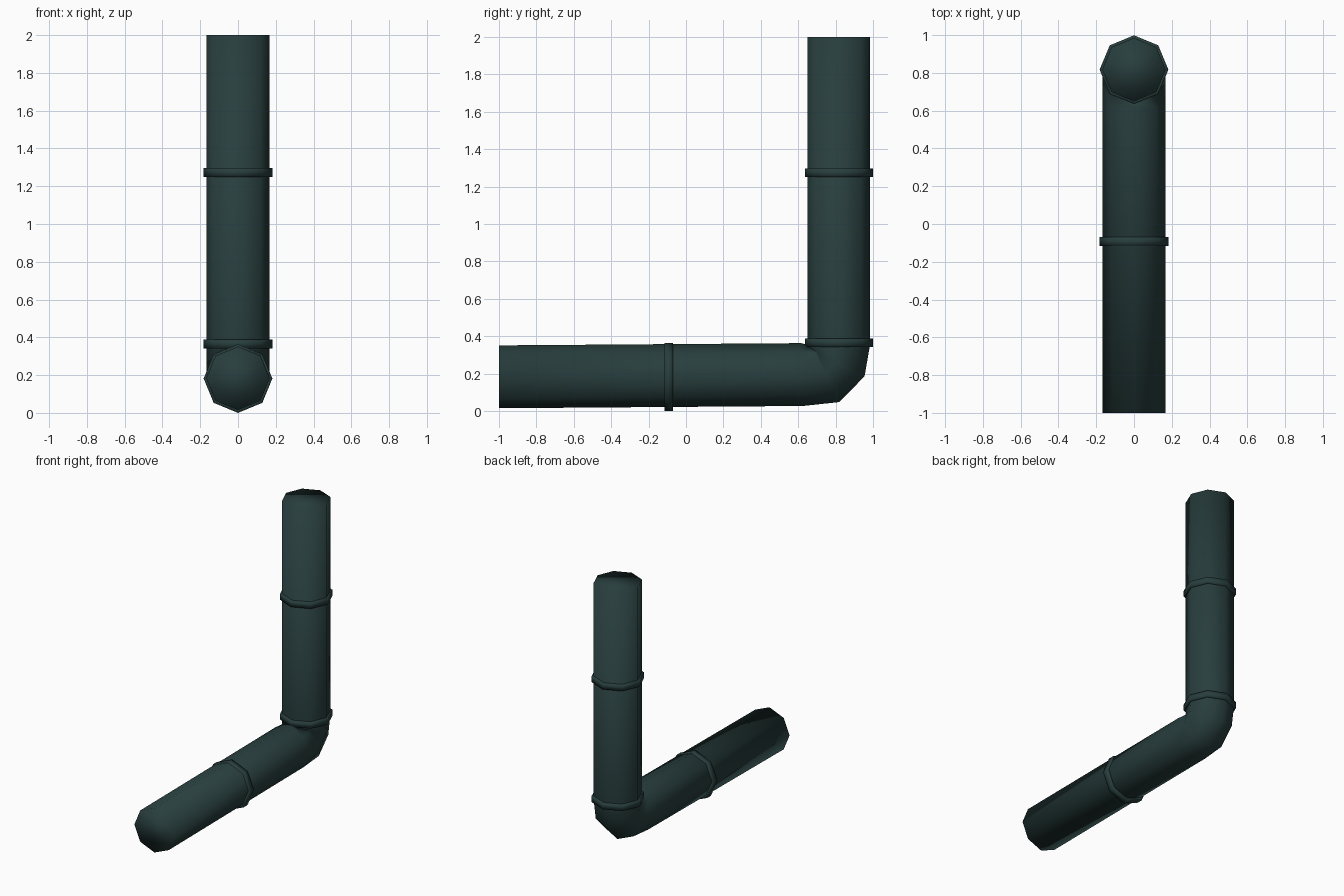
import bpy, bmesh, math
from mathutils import Vector

if "Cube" in bpy.data.objects:
    bpy.data.objects.remove(bpy.data.objects["Cube"])

SIDES = 8
PIPE_R, RING_R, RING_W = 0.168, 0.182, 0.046

mat = bpy.data.materials.new("dark teal iron")
mat.diffuse_color = (0.021, 0.048, 0.047, 1)
mat.use_nodes = True
mat.node_tree.nodes["Principled BSDF"].inputs["Base Color"].default_value = mat.diffuse_color


def section(bm, y, z, angle, radius):
    """Octagon across a path point; angle is the path heading in the YZ plane."""
    a = math.radians(angle)
    out = Vector((0, math.sin(a), -math.cos(a)))
    side = Vector((1, 0, 0))
    c = Vector((0, y, z))
    return [bm.verts.new(c + radius * (math.cos(t) * out + math.sin(t) * side))
            for t in (2 * math.pi * i / SIDES for i in range(SIDES))]


def bridge(bm, a, b):
    for i in range(SIDES):
        j = (i + 1) % SIDES
        bm.faces.new((a[i], a[j], b[j], b[i]))


def finish(bm, name, smooth):
    bmesh.ops.recalc_face_normals(bm, faces=bm.faces)
    for f in bm.faces:
        f.smooth = smooth
    me = bpy.data.meshes.new(name)
    bm.to_mesh(me)
    bm.free()
    me.materials.append(mat)
    ob = bpy.data.objects.new(name, me)
    bpy.context.collection.objects.link(ob)
    return ob


# Bent pipe: nearly level run, tight elbow, upright run, closed ends
path = [(-1.0, 0.183, 0), (0.62, 0.195, 2), (0.746, 0.199, 26),
        (0.805, 0.262, 63), (0.817, 0.36, 90), (0.817, 2.0, 90)]
bm = bmesh.new()
rows = [section(bm, *p, PIPE_R) for p in path]
for a, b in zip(rows, rows[1:]):
    bridge(bm, a, b)
bm.faces.new(rows[0])
bm.faces.new(rows[-1])
finish(bm, "pipe", True)


# Joint collars
def collar(name, y, z, angle):
    a = math.radians(angle)
    dy, dz = math.cos(a) * RING_W / 2, math.sin(a) * RING_W / 2
    bm = bmesh.new()
    loops = [section(bm, y + s * dy, z + s * dz, angle, r)
             for s, r in ((-1, PIPE_R - 0.01), (-1, RING_R), (1, RING_R), (1, PIPE_R - 0.01))]
    for i in range(4):
        bridge(bm, loops[i], loops[(i + 1) % 4])
    finish(bm, name, True)


collar("level_collar", -0.093, 0.182, 0)
collar("elbow_collar", 0.817, 0.365, 90)
collar("upright_collar", 0.817, 1.273, 90)
